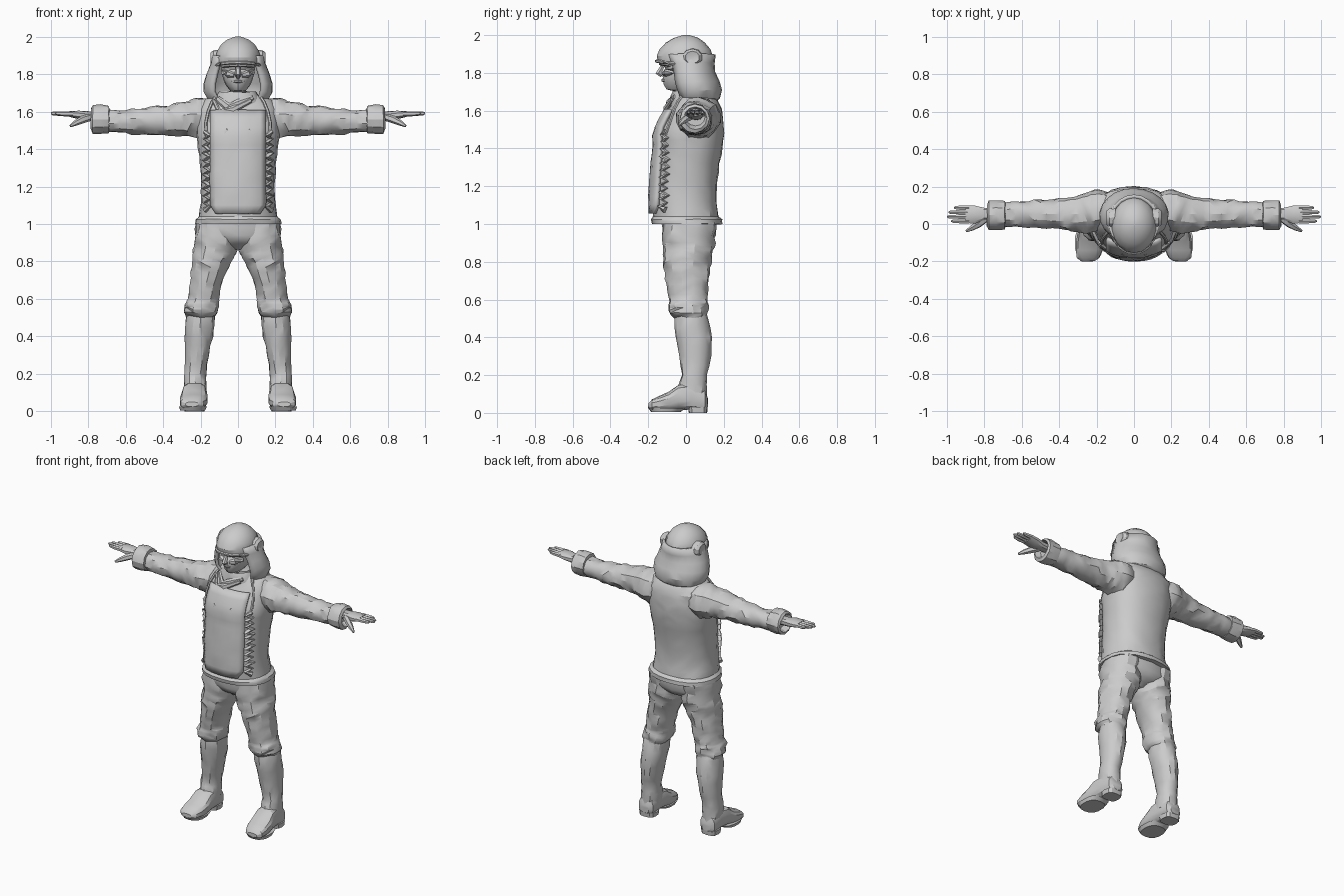
import bpy
import bmesh
import math
import random
from mathutils import Vector, noise

random.seed(4)
default_cube = bpy.data.objects.get("Cube")
if default_cube:
    bpy.data.objects.remove(default_cube)

grey = bpy.data.materials.new("plain grey")
grey.use_nodes = True
grey.diffuse_color = (.6, .6, .6, 1)
grey.node_tree.nodes["Principled BSDF"].inputs["Base Color"].default_value = (.6, .6, .6, 1)


def finish(bm, name, side=1, crumple=0, angle=28):
    """Crumple the cloth, mirror to the chosen side and make the object."""
    if crumple:
        bm.normal_update()
        for v in bm.verts:
            fold = noise.noise(v.co * 17) + .7 * noise.noise(v.co * 41)
            v.co += v.normal * crumple * fold
    for v in bm.verts:
        v.co.x *= side
    bmesh.ops.recalc_face_normals(bm, faces=bm.faces)
    mesh = bpy.data.meshes.new(name)
    bm.to_mesh(mesh)
    bm.free()
    mesh.materials.append(grey)
    obj = bpy.data.objects.new(name, mesh)
    bpy.context.collection.objects.link(obj)
    bpy.ops.object.select_all(action='DESELECT')
    obj.select_set(True)
    bpy.context.view_layer.objects.active = obj
    bpy.ops.object.shade_smooth_by_angle(angle=math.radians(angle))
    return obj


def sgnpow(value, power):
    return math.copysign(abs(value) ** power, value)


def loft(name, axis, rows, sides=14, steps=1, power=2.2, side=1, crumple=0, arc=None):
    """Skin rounded sections: (position, low, high, low, high) along an axis."""
    full = []
    for a, b in zip(rows, rows[1:]):
        full += [[p + (q - p) * i / steps for p, q in zip(a, b)] for i in range(steps)]
    full.append(rows[-1])
    count = sides + 1 if arc else sides
    bm = bmesh.new()
    rings = []
    for pos, u0, u1, v0, v1 in full:
        ring = []
        for i in range(count):
            t = math.pi / 2 + (arc * (2 * i / sides - 1) if arc else math.tau * i / sides)
            co = [(u0 + u1) / 2 + (u1 - u0) / 2 * sgnpow(math.cos(t), 2 / power),
                  (v0 + v1) / 2 + (v1 - v0) / 2 * sgnpow(math.sin(t), 2 / power)]
            co.insert("xyz".index(axis), pos)
            ring.append(bm.verts.new(co))
        rings.append(ring)
    for low, high in zip(rings, rings[1:]):
        for i in range(sides):
            j = (i + 1) % count
            bm.faces.new((low[i], low[j], high[j], high[i]))
    if not arc:
        bm.faces.new(rings[0])
        bm.faces.new(rings[-1])
    if crumple:
        bmesh.ops.triangulate(bm, faces=[f for f in bm.faces if len(f.verts) == 4])
    return finish(bm, name, side, crumple)


def tube(name, points, radius, side=1, crumple=0, sides=6, flat=1):
    """Sweep a small section along a path; flat squashes it front to back."""
    points = [Vector(p) for p in points]
    bm = bmesh.new()
    rings = []
    for i, p in enumerate(points):
        along = (points[min(i + 1, len(points) - 1)] - points[max(i - 1, 0)]).normalized()
        depth = Vector((0, 1, 0)) if abs(along.y) < .8 else Vector((0, 0, 1))
        across = along.cross(depth).normalized()
        depth = across.cross(along)
        r = radius[i] if isinstance(radius, (list, tuple)) else radius
        angles = [math.tau * k / sides for k in range(sides)]
        rings.append([bm.verts.new(p + r * (across * math.cos(t) + depth * flat * math.sin(t)))
                      for t in angles])
    for low, high in zip(rings, rings[1:]):
        for k in range(sides):
            bm.faces.new((low[k], low[k - 1], high[k - 1], high[k]))
    bm.faces.new(rings[0])
    bm.faces.new(rings[-1])
    return finish(bm, name, side, crumple)


# Jacket body
jacket = [(1, -.232, .232, -.18, .193), (1.025, -.228, .228, -.185, .192),
          (1.04, -.21, .21, -.175, .172), (1.12, -.198, .198, -.178, .163),
          (1.22, -.196, .196, -.174, .165), (1.32, -.202, .202, -.166, .178),
          (1.41, -.213, .213, -.155, .194), (1.48, -.222, .222, -.157, .2),
          (1.55, -.222, .222, -.125, .2), (1.61, -.218, .218, -.09, .19),
          (1.66, -.185, .185, -.06, .165), (1.69, -.12, .12, -.045, .13)]
loft("jacket_body", "z", jacket, sides=24, steps=2, power=2.3, crumple=.005)


def front(x, z, lift=0):
    """Point on the jacket front, lifted outwards."""
    for a, b in zip(jacket, jacket[1:]):
        if a[0] <= z <= b[0]:
            f = (z - a[0]) / (b[0] - a[0])
            _, _, half, y0, y1 = [p + (q - p) * f for p, q in zip(a, b)]
            bulge = max(0, 1 - abs(x / half) ** 2.3) ** (1 / 2.3)
            return Vector((x, (y0 + y1) / 2 - (y1 - y0) / 2 * bulge - lift, z))


# Overlapping front panel, rounded at its lower corners
bm = bmesh.new()
columns, levels = 10, 12
grid = []
for j in range(levels + 1):
    z = 1.055 + .55 * j / levels
    width = .145 - (.03 if j == 0 else 0)
    grid.append([bm.verts.new(front(width * (2 * i / columns - 1), z, .012)) for i in range(columns + 1)])
for low, high in zip(grid, grid[1:]):
    for i in range(columns):
        bm.faces.new((low[i], low[i + 1], high[i + 1], high[i]))
panel = finish(bm, "front_panel", crumple=.004)
thick = panel.modifiers.new("thickness", 'SOLIDIFY')
thick.thickness = .02
thick.offset = 0

# Collar, lapel fold and hem seam
loft("collar", "z", [(1.63, -.14, .14, -.085, .14), (1.67, -.125, .125, -.085, .13),
                     (1.705, -.1, .1, -.07, .115), (1.69, -.08, .08, -.05, .1)],
     sides=16, power=2, crumple=.006)
tube("lapel_fold", [front(-.11, 1.67, .01), front(-.05, 1.62, .015), front(.0, 1.64, .02),
                    front(.08, 1.675, .02)], [.015, .026, .026, .012], flat=.5)
tube("lapel_edge", [front(-.13, 1.66, .01), front(-.1, 1.6, .01), front(-.03, 1.61, .02),
                    front(.07, 1.66, .02)], [.01, .015, .02, .012], flat=.6)

for side, word in ((1, "left"), (-1, "right")):
    # Chest muscles under the panel
    tube(f"{word}_chest", [front(x, z, 0) for x, z in ((.02, 1.46), (.07, 1.475), (.12, 1.5))],
         [.03, .045, .02], side, sides=8, flat=.42)

    # Ruffled fleece edge and the strap running up from it
    ruffle = []
    for i in range(23):
        ruffle.append(front(.165 + .013 * (-1) ** i, 1.075 + .019 * i, random.uniform(.004, .014)))
    tube(f"{word}_fleece_edge", ruffle, [random.uniform(.01, .02) for _ in ruffle], side)
    tube(f"{word}_strap", [front(x, z, .006) for x, z in
                           ((.17, 1.47), (.172, 1.54), (.16, 1.6), (.14, 1.65), (.12, 1.68))],
         .009, side)

    # Sleeve
    loft(f"{word}_sleeve", "x", [
        (.1, -.02, .16, 1.48, 1.66), (.19, -.04, .185, 1.45, 1.672), (.25, -.05, .17, 1.462, 1.665),
        (.31, -.045, .15, 1.474, 1.645), (.4, -.03, .138, 1.475, 1.63), (.5, -.022, .13, 1.475, 1.62),
        (.6, -.018, .12, 1.484, 1.61), (.7, -.015, .113, 1.49, 1.615)],
         steps=3, power=2, side=side, crumple=.012)

    # Fleece cuff with a hollow end
    loft(f"{word}_cuff", "x", [
        (.685, .0, .1, 1.5, 1.61), (.69, -.028, .122, 1.485, 1.632), (.735, -.033, .126, 1.48, 1.638),
        (.775, -.03, .125, 1.482, 1.636), (.785, -.012, .11, 1.5, 1.62), (.75, .0, .1, 1.52, 1.61)],
         sides=12, power=2, side=side, crumple=.005)

    # Hand
    loft(f"{word}_palm", "x", [(.74, .025, .085, 1.55, 1.6), (.8, .02, .088, 1.552, 1.602),
                               (.85, .0, .1, 1.56, 1.605), (.9, .004, .1, 1.572, 1.602)],
         sides=10, power=2.6, side=side)
    for k, tip in enumerate((.975, .998, .99, .96)):
        y = .015 + .024 * k
        tube(f"{word}_finger_{k}", [(.88, y, 1.588), (.93, y, 1.588), (tip - .01, y, 1.59),
                                    (tip, y, 1.592)], [.014, .013, .01, .005], side)
    tube(f"{word}_thumb", [(.79, .03, 1.57), (.83, .0, 1.557), (.865, -.022, 1.54),
                           (.895, -.038, 1.523)], [.02, .02, .015, .007], side)

    # Trouser leg, bunched over the boot top
    loft(f"{word}_trouser_leg", "z", [
        (1.01, .0, .225, -.12, .16), (.9, .0, .232, -.125, .15), (.84, .012, .242, -.123, .14),
        (.77, .048, .248, -.117, .128), (.68, .085, .255, -.103, .12), (.6, .105, .268, -.09, .115),
        (.57, .1, .285, -.095, .112), (.53, .108, .285, -.09, .115), (.505, .12, .275, -.062, .112),
        (.49, .14, .26, -.04, .1)], steps=3, side=side, crumple=.012)

    # Boot shaft, foot and heel
    loft(f"{word}_boot_shaft", "z", [
        (.53, .125, .272, -.05, .11), (.5, .12, .278, -.06, .116), (.4, .132, .283, -.05, .135),
        (.3, .153, .286, -.035, .13), (.2, .172, .288, -.02, .11), (.15, .166, .29, -.035, .108),
        (.08, .168, .292, -.05, .11)], steps=2, side=side, crumple=.007)
    loft(f"{word}_boot_foot", "y", [
        (.115, .2, .26, .03, .08), (.1, .177, .285, .012, .12), (.03, .17, .292, .015, .16),
        (-.04, .165, .3, .016, .15), (-.09, .163, .31, .008, .112), (-.14, .168, .313, .006, .09),
        (-.18, .185, .305, .012, .072), (-.2, .21, .28, .025, .05)],
         sides=14, power=2.8, side=side, crumple=.003)
    loft(f"{word}_boot_heel", "z", [(0, .178, .286, .015, .112), (.03, .174, .29, .01, .115)],
         sides=12, power=3, side=side)
    loft(f"{word}_boot_sole", "z", [(.004, .175, .31, -.185, -.03), (.026, .163, .317, -.2, .0)],
         sides=14, power=2.5, side=side)

    # Helmet earphone, with its raised rim
    loft(f"{word}_earphone", "x", [(.1, -.02, .09, 1.83, 1.93), (.132, -.02, .085, 1.835, 1.927),
                                   (.147, -.005, .072, 1.85, 1.915), (.143, .01, .06, 1.862, 1.9)],
         sides=10, power=2, side=side)

    # Cheek and brow
    tube(f"{word}_cheek", [(.02, -.118, 1.795), (.05, -.105, 1.8), (.078, -.06, 1.81)],
         [.012, .02, .015], side)
    tube(f"{word}_brow", [(.0, -.13, 1.85), (.04, -.124, 1.852), (.08, -.085, 1.845)],
         [.014, .014, .012], side)

# Trouser seat
loft("trouser_seat", "z", [(1.02, -.222, .222, -.13, .165), (.94, -.225, .225, -.125, .158),
                           (.9, -.16, .16, -.105, .13), (.865, -.06, .06, -.05, .07)],
     sides=18, steps=2, crumple=.006)

# Head and neck
loft("head", "z", [(1.6, -.08, .08, -.03, .1), (1.7, -.07, .07, -.045, .09),
                   (1.712, -.04, .04, -.102, .08), (1.735, -.062, .062, -.117, .09),
                   (1.765, -.076, .076, -.122, .1), (1.8, -.086, .086, -.125, .11),
                   (1.825, -.09, .09, -.11, .11), (1.86, -.095, .095, -.13, .11)],
     sides=16, power=2)
tube("nose", [(0, -.118, 1.85), (0, -.13, 1.825), (0, -.146, 1.798), (0, -.128, 1.785)],
     [.011, .013, .018, .012])
tube("lips", [(-.032, -.106, 1.76), (0, -.122, 1.762), (.032, -.106, 1.76)], [.004, .01, .004])

# Helmet dome, brow rim and flared neck flap
loft("helmet_dome", "z", [(1.845, -.1, .1, -.11, .12), (1.855, -.118, .118, -.148, .135),
                          (1.89, -.122, .122, -.155, .142), (1.925, -.113, .113, -.14, .13),
                          (1.96, -.09, .09, -.107, .1), (1.985, -.058, .058, -.065, .066),
                          (2, -.015, .015, -.015, .02)], sides=18, power=2)
rim = [(.12 * math.sin(t), -.01 - .146 * math.cos(t), 1.862 - .02 * (1 - math.cos(t)))
       for t in (math.radians(d) for d in range(-90, 91, 15))]
tube("helmet_rim", rim, .009)
flap = loft("helmet_neck_flap", "z", [
    (1.9, -.118, .118, -.12, .138), (1.85, -.13, .13, -.1, .132), (1.8, -.15, .15, -.085, .138),
    (1.75, -.166, .166, -.08, .16), (1.71, -.168, .168, -.07, .172), (1.675, -.15, .15, -.05, .165),
    (1.655, -.125, .125, -.03, .145)], sides=16, power=2, crumple=.004, arc=math.radians(135))
shell = flap.modifiers.new("thickness", 'SOLIDIFY')
shell.thickness = .018
shell.offset = -1
